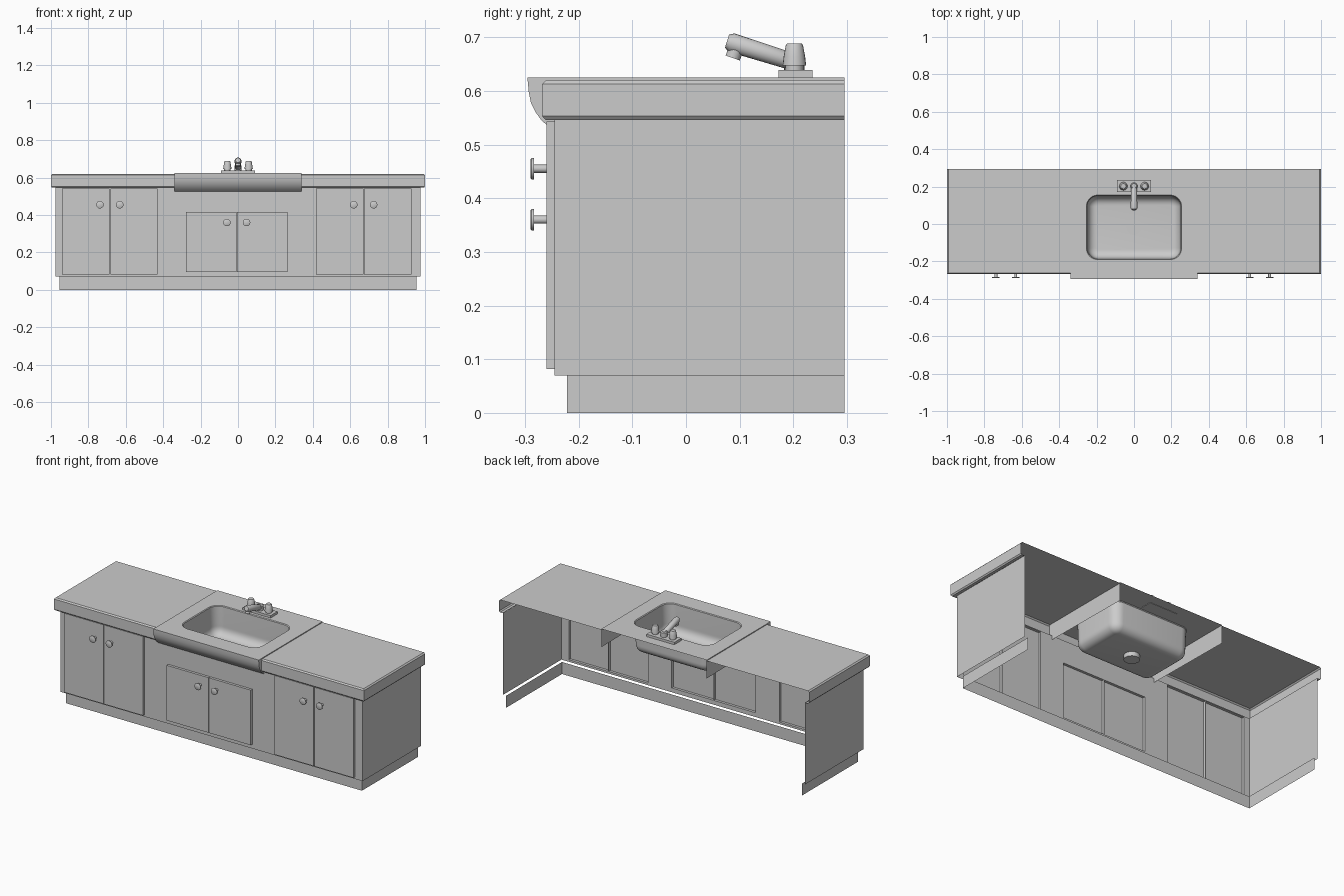
import bpy, bmesh, math
from mathutils import Vector

if "Cube" in bpy.data.objects:
    bpy.data.objects.remove(bpy.data.objects["Cube"])


def finish(bm, name, smooth=False, mirror=False):
    bmesh.ops.remove_doubles(bm, verts=bm.verts, dist=1e-5)
    bmesh.ops.recalc_face_normals(bm, faces=bm.faces)
    me = bpy.data.meshes.new(name)
    bm.to_mesh(me)
    bm.free()
    ob = bpy.data.objects.new(name, me)
    bpy.context.collection.objects.link(ob)
    if mirror:
        ob.modifiers.new("mirror", 'MIRROR').use_mirror_merge = False
    if smooth:
        bpy.ops.object.select_all(action='DESELECT')
        bpy.context.view_layer.objects.active = ob
        ob.select_set(True)
        bpy.ops.object.shade_smooth_by_angle(angle=math.radians(35))
    return ob


def face(bm, pts):
    return bm.faces.new([bm.verts.new(p) for p in pts])


def sheet(name, faces, **kw):
    bm = bmesh.new()
    for f in faces:
        face(bm, f)
    return finish(bm, name, **kw)


def lathe(name, start, direction, profile, n=20):
    """Round part: profile is (distance along direction, radius)."""
    bm = bmesh.new()
    q = Vector(direction).to_track_quat('Z', 'Y')
    rings = []
    for h, r in profile:
        rings.append([bm.verts.new(Vector(start) + q @ Vector(
            (r * math.cos(2 * math.pi * i / n), r * math.sin(2 * math.pi * i / n), h)))
            for i in range(n)])
    for a, b in zip(rings, rings[1:]):
        for i in range(n):
            bm.faces.new((a[i], a[(i + 1) % n], b[(i + 1) % n], b[i]))
    bm.faces.new(rings[0])
    bm.faces.new(rings[-1])
    return finish(bm, name, smooth=True)


# Open-backed shells: toe kick and cabinet sides
def side_wall(x, y, z0, z1):
    return [(x, y, z0), (x, .295, z0), (x, .295, z1), (x, y, z1)]


def front_rect(x0, x1, y, z0, z1):
    return [(x0, y, z0), (x1, y, z0), (x1, y, z1), (x0, y, z1)]


sheet("toe_kick", [side_wall(-.955, -.222, 0, .07), side_wall(.955, -.222, 0, .07),
                   front_rect(-.955, .955, -.222, 0, .07)])
sheet("cabinet_sides", [side_wall(s * .975, -.245, .07, .548) for s in (-1, 1)])

# Cabinet front with doors pushed forward out of it
Y, YD, BOT, TOP = -.245, -.26, .07, .548
doors = []
for x0, x1, z0, z1, kz in ((-.94, -.43, .082, .543, .455), (-.278, .264, .095, .416, .36),
                           (.417, .927, .082, .543, .455)):
    xm = (x0 + x1) / 2
    doors += [(x0, xm - .002, z0, z1), (xm + .002, x1, z0, z1)]
    # Knobs: thin stem with a flat disc
    for s in (-1, 1):
        lathe("door_knob", (xm + s * .053, YD, kz), (0, -1, 0),
              [(0, .0075), (.023, .0075), (.023, .02), (.028, .02), (.03, .017)])
panel, fronts, x = [], [], -.975
for x0, x1, z0, z1 in doors:
    panel += [front_rect(x, x0, Y, BOT, TOP), front_rect(x0, x1, Y, BOT, z0),
              front_rect(x0, x1, Y, z1, TOP)]
    back, fr = front_rect(x0, x1, Y, z0, z1), front_rect(x0, x1, YD, z0, z1)
    fronts.append(fr)
    fronts += [[back[i], back[(i + 1) % 4], fr[(i + 1) % 4], fr[i]] for i in range(4)]
    x = x1
panel.append(front_rect(x, .975, Y, BOT, TOP))
sheet("cabinet_front", panel)
sheet("cabinet_doors", fronts)

# Countertop: edge profile (inset, z) swept round the front and outer end
edge = [(.007, .62), (0, .613), (0, .553), (.006, .546), (.022, .546)]
rows = [[(.34, -.268 + d, z), (1 - d, -.268 + d, z), (1 - d, .295, z)] for d, z in edge]
top = [rows[0] + [(.34, .295, .62)]]
for a, b in zip(rows, rows[1:]):
    top += [[a[i], a[i + 1], b[i + 1], b[i]] for i in range(2)]
sheet("countertop", top, mirror=True)

# Sink block: curved apron and side panels
W = .34
prof = [(-.295, .625), (-.295, .619), (-.293, .598), (-.289, .578), (-.28, .56),
        (-.27, .546), (-.258, .535), (-.245, .525)]
sheet("sink_apron", [[(-W, *a), (W, *a), (W, *b), (-W, *b)] for a, b in zip(prof, prof[1:])],
      smooth=True)
sheet("sink_sides", [[(s * W, y, z) for y, z in prof + [(.295, .518), (.295, .625)]]
                     for s in (-1, 1)])


# Sink top with rounded basin
def rounded_loop(bm, inset, z, hx=.255, hy=.173, cy=-.018, r=.062, n=7):
    vs = []
    for k, (sx, sy) in enumerate(((1, 1), (-1, 1), (-1, -1), (1, -1))):
        for i in range(n + 1):
            a = math.pi / 2 * (k + i / n)
            vs.append(bm.verts.new((sx * (hx - r) + (r - inset) * math.cos(a),
                                    cy + sy * (hy - r) + (r - inset) * math.sin(a), z)))
    return vs


bm = bmesh.new()
levels = [(0, .625), (.004, .621), (.008, .51)]
levels += [(.008 + .046 * (1 - math.cos(t)), .503 - .046 * math.sin(t))
           for t in (math.pi / 2 * i / 6 for i in range(7))]
loops = [rounded_loop(bm, i, z) for i, z in levels]
N = len(loops[0])
for a, b in zip(loops, loops[1:]):
    for i in range(N):
        bm.faces.new((a[i], a[(i + 1) % N], b[(i + 1) % N], b[i]))
bm.faces.new(loops[-1])
outer = [bm.verts.new((x, y, .625)) for x, y in
         ((W, .295), (-W, .295), (-W, -.295), (W, -.295))]
# top surface: each outer corner fans to its rounded corner
n = N // 4
for k in range(4):
    c = loops[0][k * n:(k + 1) * n]
    for a, b in zip(c, c[1:]):
        bm.faces.new((outer[k], b, a))
    bm.faces.new((outer[k], outer[(k + 1) % 4], loops[0][((k + 1) * n) % N], c[-1]))
finish(bm, "sink_basin", smooth=True)
lathe("sink_drain", (0, -.018, .458), (0, 0, -1), [(0, .042), (.026, .042)])

# Faucet: plate, two tapered handles, tilted spout with nozzle
bm = bmesh.new()
bmesh.ops.create_cube(bm, size=1)
for v in bm.verts:
    v.co = (v.co.x * .18, .204 + v.co.y * .064, .631 + v.co.z * .016)
finish(bm, "faucet_plate")
for s in (-1, 1):
    lathe("faucet_handle", (s * .057, .202, .638), (0, 0, 1),
          [(0, .017), (.009, .017), (.009, .022), (.026, .02), (.047, .016), (.05, .014)])
lathe("faucet_post", (0, .202, .638), (0, 0, 1), [(0, .019), (.026, .019), (.032, .014)])
d = Vector((0, -.118, .037))
lathe("faucet_spout", (0, .203, .653), d,
      [(0, .014), (.004, .016), (d.length, .018), (d.length + .009, .013)])
lathe("faucet_nozzle", (0, .095, .684), (0, -.35, -1), [(0, .014), (.024, .014)])
